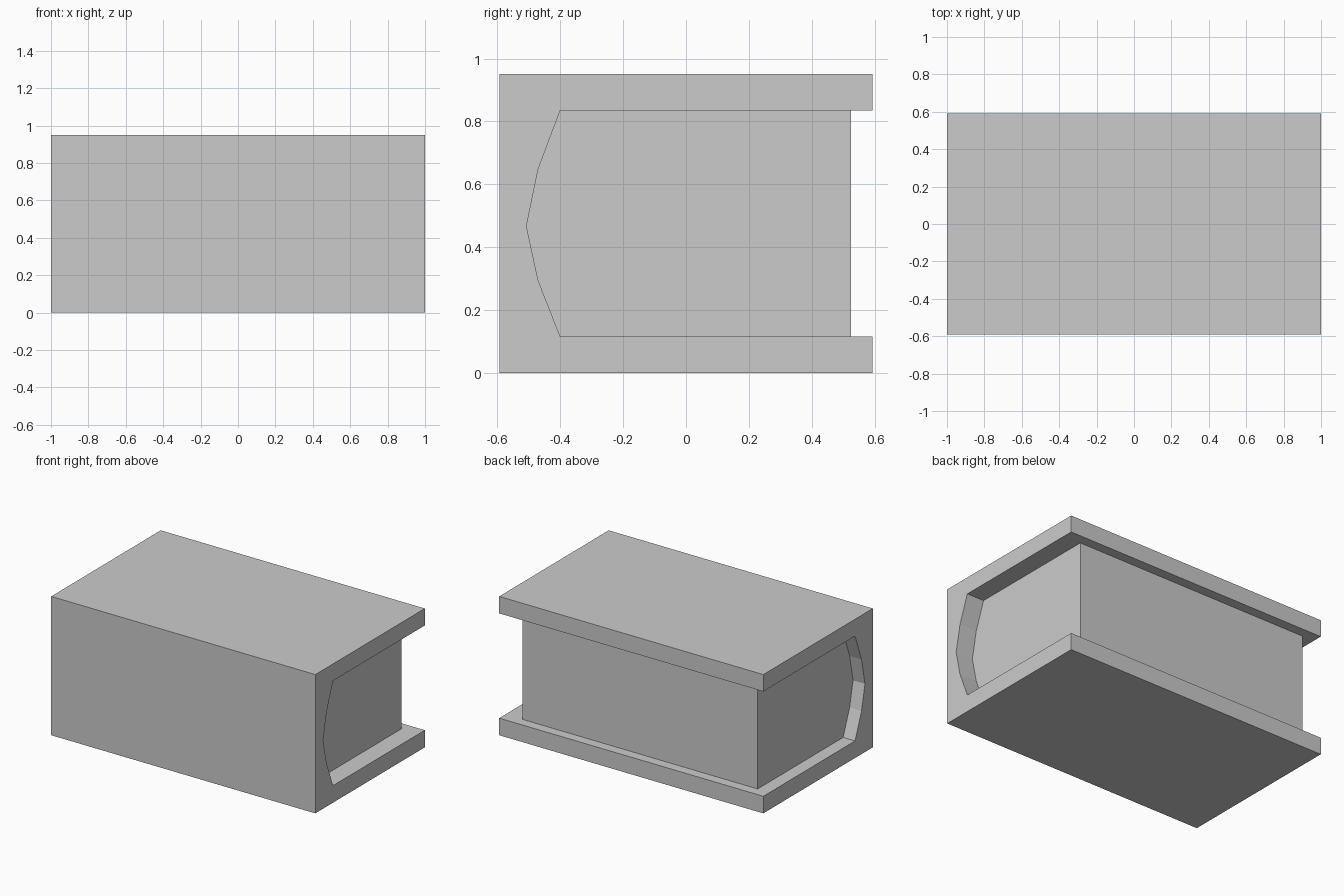
import bpy, bmesh

if "Cube" in bpy.data.objects:
    bpy.data.objects.remove(bpy.data.objects["Cube"])

# Curved inner side of the spine, as (y, z) from bottom to top
CURVE = [(-0.40, 0.117), (-0.47, 0.295), (-0.507, 0.467), (-0.47, 0.648), (-0.40, 0.834)]
HALF_DEPTH, HEIGHT = 0.592, 0.95
PAGE_EDGE = 0.524


def extrude_profile(name, profile, x0, x1):
    """Extrude a (y, z) outline along x into a closed flat-shaded solid."""
    bm = bmesh.new()
    face = bm.faces.new([bm.verts.new((x0, y, z)) for y, z in profile])
    geom = bmesh.ops.extrude_face_region(bm, geom=[face])["geom"]
    moved = [g for g in geom if isinstance(g, bmesh.types.BMVert)]
    bmesh.ops.translate(bm, verts=moved, vec=(x1 - x0, 0, 0))
    bmesh.ops.recalc_face_normals(bm, faces=bm.faces[:])
    mesh = bpy.data.meshes.new(name)
    bm.to_mesh(mesh)
    bm.free()
    obj = bpy.data.objects.new(name, mesh)
    bpy.context.collection.objects.link(obj)
    return obj


# Cover: two boards joined by a spine with a hollowed inner side
z_low, z_high = CURVE[0][1], CURVE[-1][1]
cover = [(HALF_DEPTH, z_low), (HALF_DEPTH, 0), (-HALF_DEPTH, 0),
         (-HALF_DEPTH, HEIGHT), (HALF_DEPTH, HEIGHT), (HALF_DEPTH, z_high)]
extrude_profile("book_cover", cover + CURVE[::-1], -1, 1)

# Page block: fills the hollow, set back from the cover's open edges
pages = CURVE + [(PAGE_EDGE, z_high), (PAGE_EDGE, z_low)]
extrude_profile("page_block", pages, -0.91, 0.87)
